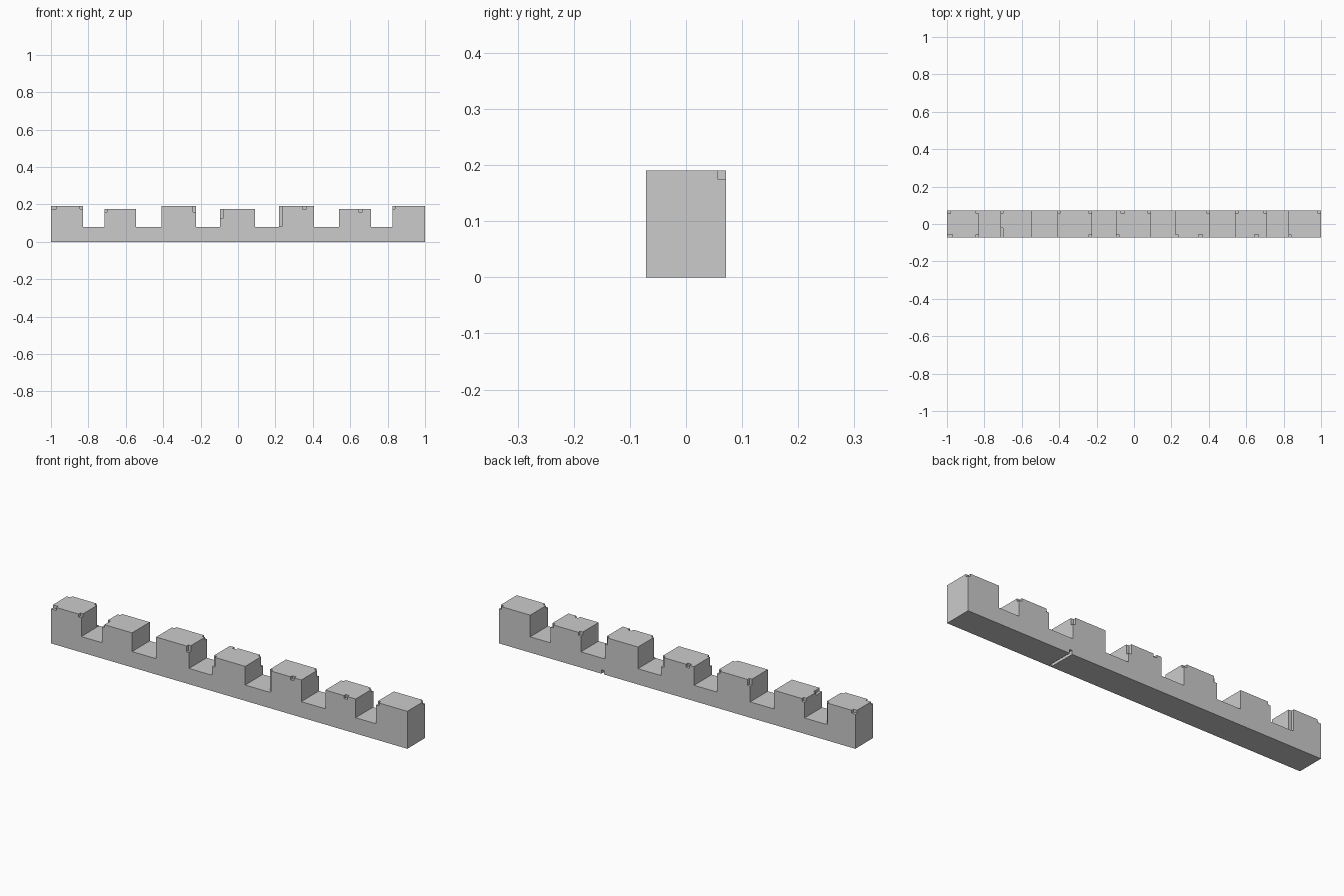
import bpy, bmesh

if "Cube" in bpy.data.objects:
    bpy.data.objects.remove(bpy.data.objects["Cube"])

HALF_Y = 0.071      # half thickness
FLOOR = 0.08        # height of the gaps
C = 0.015           # chip size
OUT = 0.01          # overshoot of cutters past the surface

# Merlons: left, right, top
merlons = [(-1, -0.83, 0.19), (-0.715, -0.545, 0.175), (-0.41, -0.225, 0.19),
           (-0.095, 0.09, 0.175), (0.22, 0.405, 0.19), (0.54, 0.71, 0.175),
           (0.825, 1, 0.19)]


def finish(bm, name):
    bmesh.ops.recalc_face_normals(bm, faces=bm.faces)
    me = bpy.data.meshes.new(name)
    bm.to_mesh(me)
    bm.free()
    ob = bpy.data.objects.new(name, me)
    bpy.context.collection.objects.link(ob)
    return ob


# Crenellated wall: stepped profile extruded along y
profile = [(1, 0), (-1, 0)]
for i, (l, r, top) in enumerate(merlons):
    if i:
        profile.append((l, FLOOR))
    profile += [(l, top), (r, top)]
    if i < len(merlons) - 1:
        profile.append((r, FLOOR))
bm = bmesh.new()
face = bm.faces.new([bm.verts.new((x, -HALF_Y, z)) for x, z in profile])
ext = bmesh.ops.extrude_face_region(bm, geom=[face])
bmesh.ops.translate(bm, vec=(0, 2 * HALF_Y, 0),
                    verts=[v for v in ext["geom"] if isinstance(v, bmesh.types.BMVert)])
wall = finish(bm, "crenellated_wall")

# Chips knocked out of the merlon edges
cut = bmesh.new()


def box(x0, x1, y0, y1, z0, z1):
    vs = bmesh.ops.create_cube(cut, size=1)["verts"]
    bmesh.ops.scale(cut, vec=(x1 - x0, y1 - y0, z1 - z0), verts=vs)
    bmesh.ops.translate(cut, vec=((x0 + x1) / 2, (y0 + y1) / 2, (z0 + z1) / 2), verts=vs)


def chip(m, where, side, height=C, width=C, depth=C):
    """where: 'L' / 'R' corner or an x centre; side: -1 front, 1 back."""
    l, r, top = merlons[m]
    if where == 'L':
        x0, x1 = l - OUT, l + width
    elif where == 'R':
        x0, x1 = r - width, r + OUT
    else:
        x0, x1 = where - width / 2, where + width / 2
    y0, y1 = sorted((side * (HALF_Y - depth), side * (HALF_Y + OUT)))
    box(x0, x1, y0, y1, top - height, top + OUT)


# Front edge
chip(0, 'L', -1, width=0.03)
chip(0, 'R', -1)
chip(1, 'L', -1, depth=0.05)
chip(2, 'R', -1, height=0.03)
chip(3, 'L', -1, height=0.05)
chip(4, 'L', -1, height=0.108)
chip(4, 0.355, -1, width=0.02)
chip(5, 0.655, -1, width=0.02)
chip(6, 'L', -1)
# Back edge
chip(0, 'L', 1, width=0.02)
chip(0, 'R', 1, height=0.108)
chip(1, 'L', 1)
chip(2, 'L', 1, height=0.03)
chip(2, 'R', 1)
chip(3, -0.06, 1, width=0.02)
chip(3, 'R', 1, height=0.05)
chip(4, 'R', 1, height=0.035)
chip(5, 'L', 1)
chip(5, 'R', 1)
chip(6, 'R', 1)
# Groove under the wall, open at the back
box(0.41, 0.425, -0.065, HALF_Y + OUT, -OUT, 0.02)

cutter = finish(cut, "chip_cutter")
cutter.hide_render = True
cutter.hide_viewport = False
cutter.display_type = 'WIRE'

mod = wall.modifiers.new("chips", 'BOOLEAN')
mod.operation = 'DIFFERENCE'
mod.solver = 'EXACT'
mod.object = cutter
